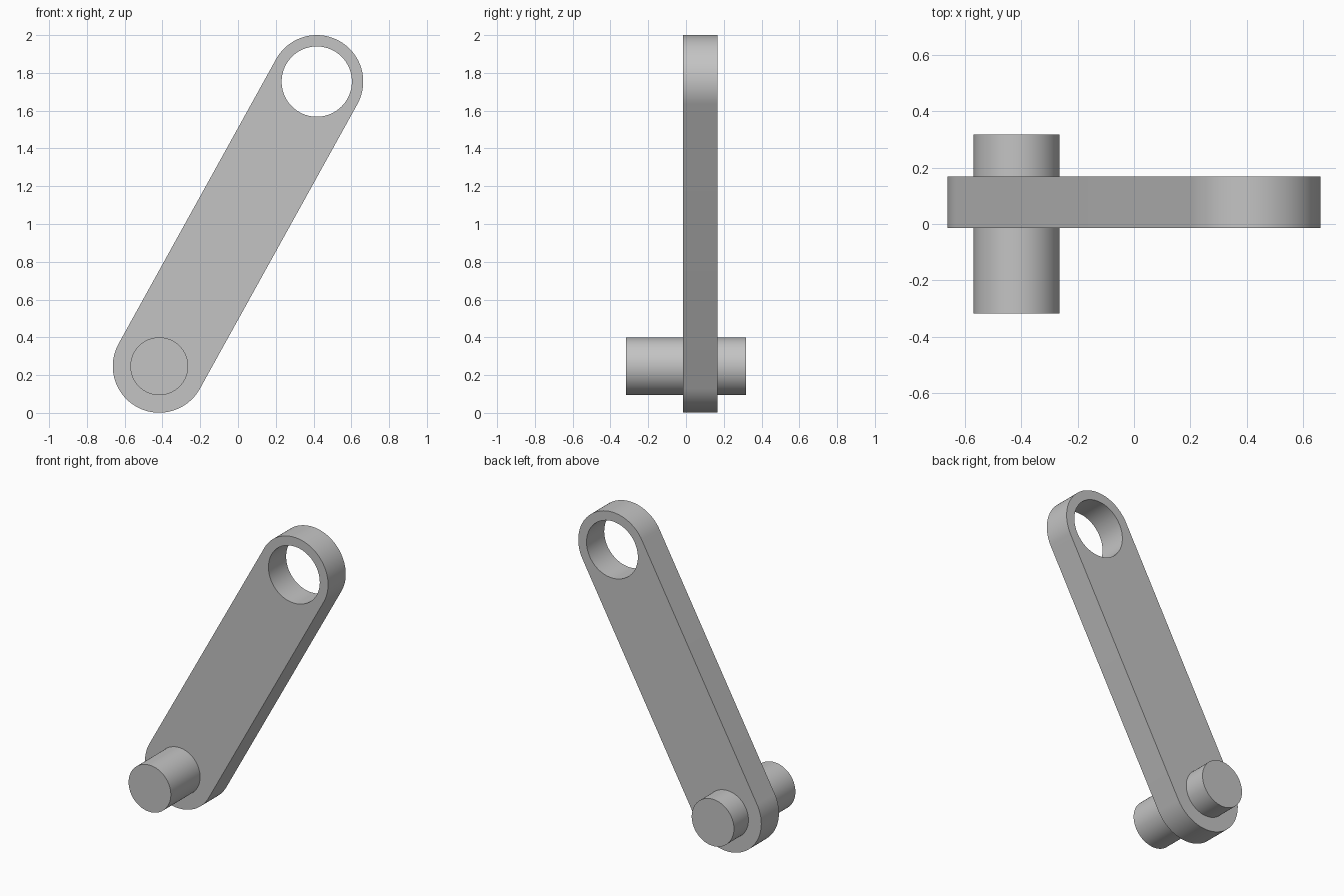
import bpy, bmesh, math
from mathutils import Vector

cube = bpy.data.objects.get("Cube")
if cube:
    bpy.data.objects.remove(cube)

RADIUS, HOLE, PIN = 0.246, 0.186, 0.153
LOW, HIGH = Vector((-0.417, 0.247)), Vector((0.417, 1.754))
STEPS = 48

steel = bpy.data.materials.new("grey_steel")
steel.use_nodes = True
grey = (0.55, 0.55, 0.55, 1)
steel.diffuse_color = grey
steel.node_tree.nodes["Principled BSDF"].inputs["Base Color"].default_value = grey


def arc(centre, radius, start, sweep, count):
    """Points along an arc in the x-z plane."""
    angles = [start + sweep * i / count for i in range(count + 1)]
    return [centre + radius * Vector((math.cos(a), math.sin(a))) for a in angles]


def extrude_profile(name, points, front, back):
    """Solid made by sweeping an x-z profile along y."""
    bm = bmesh.new()
    face = bm.faces.new([bm.verts.new((p.x, front, p.y)) for p in points])
    swept = bmesh.ops.extrude_face_region(bm, geom=[face], use_keep_orig=True)
    moved = [v for v in swept["geom"] if isinstance(v, bmesh.types.BMVert)]
    bmesh.ops.translate(bm, verts=moved, vec=(0, back - front, 0))
    bmesh.ops.recalc_face_normals(bm, faces=bm.faces)
    mesh = bpy.data.meshes.new(name)
    bm.to_mesh(mesh)
    bm.free()
    mesh.materials.append(steel)
    obj = bpy.data.objects.new(name, mesh)
    bpy.context.collection.objects.link(obj)
    return obj


def circle(centre, radius):
    return arc(centre, radius, 0, math.tau, 2 * STEPS)[:-1]


def smooth(obj):
    bpy.ops.object.select_all(action="DESELECT")
    obj.select_set(True)
    bpy.context.view_layer.objects.active = obj
    bpy.ops.object.shade_smooth_by_angle(angle=math.radians(30))


# Link arm: slanted bar with round ends
axis = HIGH - LOW
side = math.atan2(axis.y, axis.x) - math.pi / 2
outline = (arc(HIGH, RADIUS, side, math.pi, STEPS)
           + arc(LOW, RADIUS, side + math.pi, math.pi, STEPS))
arm = extrude_profile("link_arm", outline, -0.015, 0.168)

# Bore through the upper end
cutter = extrude_profile("bore_cutter", circle(HIGH, HOLE), -0.1, 0.25)
bore = arm.modifiers.new("bore", "BOOLEAN")
bore.operation = "DIFFERENCE"
bore.solver = "EXACT"
bore.object = cutter
bpy.ops.object.select_all(action="DESELECT")
bpy.context.view_layer.objects.active = arm
arm.select_set(True)
bpy.ops.object.modifier_apply(modifier=bore.name)
bpy.data.objects.remove(cutter)
smooth(arm)

# Pivot pin through the lower end
pin = extrude_profile("pivot_pin", circle(LOW, PIN), -0.318, 0.318)
smooth(pin)
